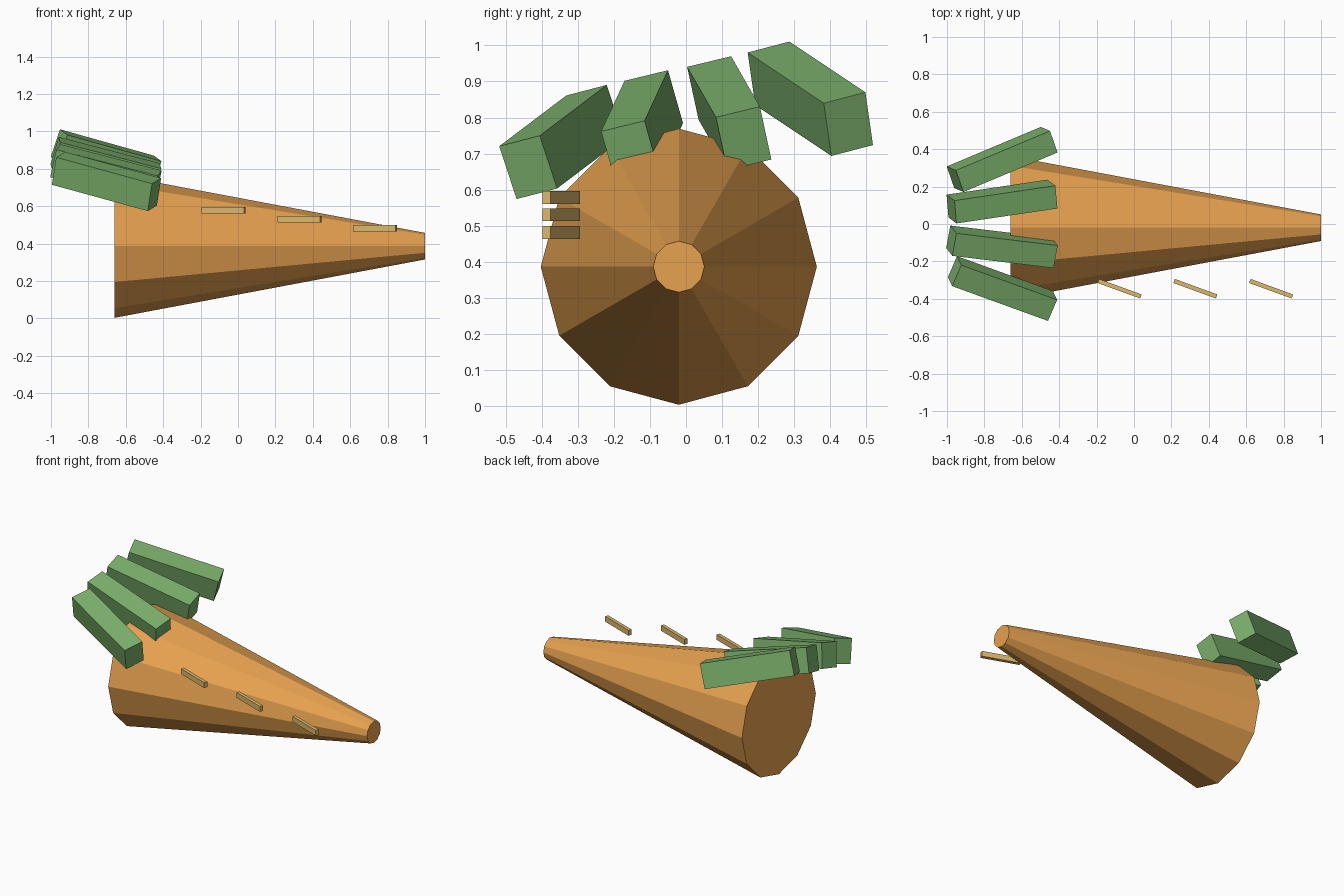
import bpy
from math import radians, pi
from mathutils import Vector, Matrix

if "Cube" in bpy.data.objects:
    bpy.data.objects.remove(bpy.data.objects["Cube"])


def material(name, rgb):
    m = bpy.data.materials.new(name)
    m.diffuse_color = (*rgb, 1)
    m.use_nodes = True
    m.node_tree.nodes["Principled BSDF"].inputs["Base Color"].default_value = m.diffuse_color
    return m


orange = material("orange", (0.80, 0.36, 0.08))
green = material("green", (0.20, 0.44, 0.15))
tan = material("tan", (0.72, 0.48, 0.15))


def box(name, center, rot, size, mat):
    bpy.ops.mesh.primitive_cube_add(size=1)
    o = bpy.context.object
    o.name = name
    o.matrix_world = (Matrix.Translation(center) @ rot.to_4x4()
                      @ Matrix.Diagonal((*size, 1)))
    o.data.materials.append(mat)
    return o


# Tapered twelve-sided root lying along x, wide end at the left
bpy.ops.mesh.primitive_cone_add(vertices=12, radius1=0.383, radius2=0.071,
                                depth=1.66, location=(0.17, -0.02, 0.386),
                                rotation=(0, pi / 2, 0))
root = bpy.context.object
root.name = "root"
root.data.materials.append(orange)

# Four leaf stalks fanned over the wide end: centre, length axis, width axis
leaves = [
    ((-0.705, 0.345, 0.852), (0.50, 0.21, -0.14), (-0.04, 0.115, 0.03)),
    ((-0.706, 0.120, 0.812), (0.54, 0.08, -0.14), (-0.01, 0.125, 0.03)),
    ((-0.706, -0.122, 0.773), (0.54, -0.065, -0.14), (0.022, 0.123, 0.03)),
    ((-0.703, -0.345, 0.732), (0.51, -0.185, -0.14), (0.05, 0.115, 0.03)),
]
for i, (center, along, across) in enumerate(leaves, 1):
    ax = Vector(along).normalized()
    az = ax.cross(Vector(across)).normalized()
    ay = az.cross(ax)
    rot = Matrix((ax, ay, az)).transposed()
    box(f"leaf_{i}", center, rot, (0.563, 0.126, 0.156), green)

# Three thin skin marks stepping down the front side
for i, (x, z) in enumerate([(-0.077, 0.578), (0.328, 0.53), (0.733, 0.481)], 1):
    box(f"skin_mark_{i}", (x, -0.346, z), Matrix.Rotation(radians(-20), 3, 'Z'),
        (0.242, 0.023, 0.035), tan)
